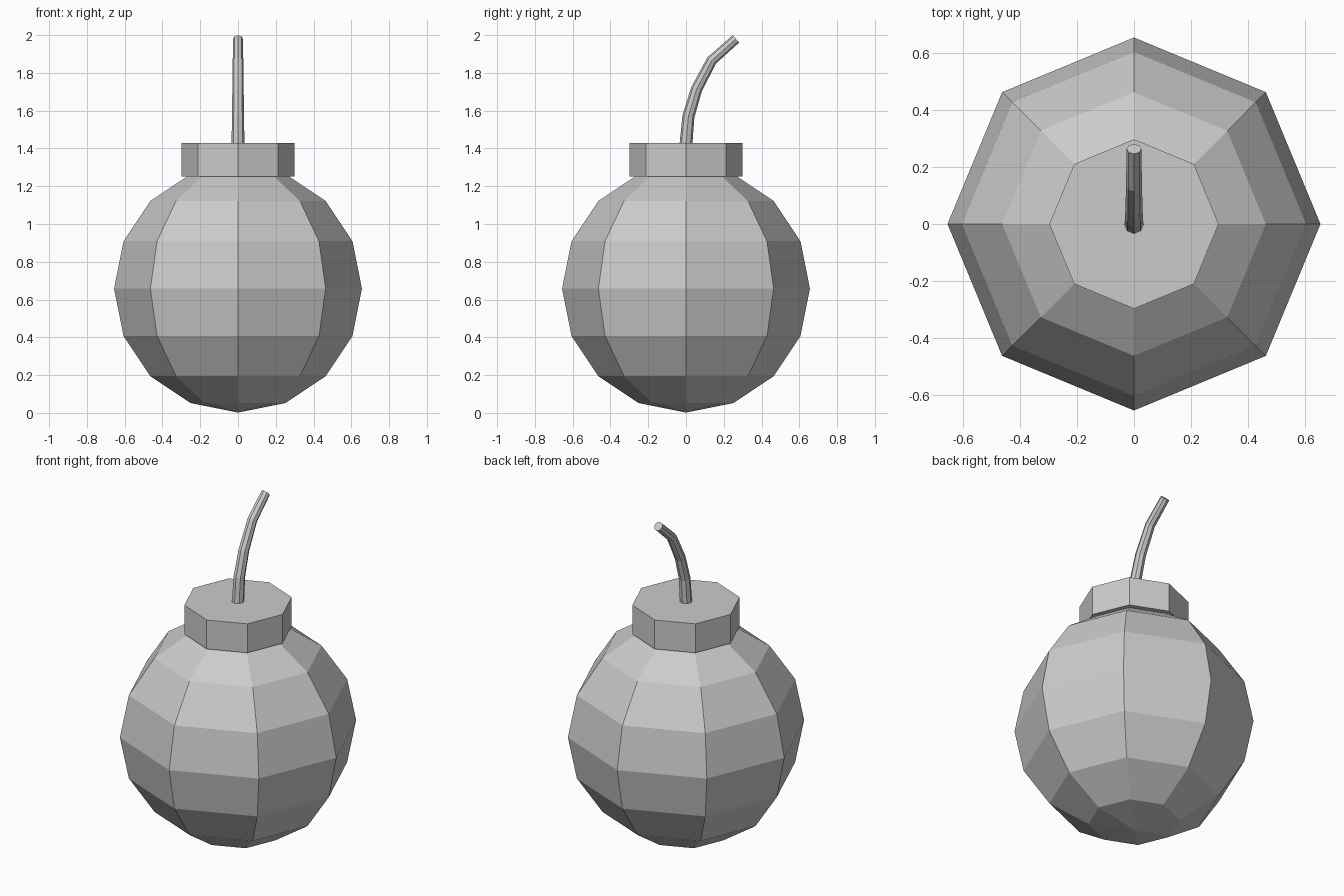
import bpy, bmesh
from math import cos, sin, pi, atan2

if "Cube" in bpy.data.objects:
    bpy.data.objects.remove(bpy.data.objects["Cube"])

SIDES = 8

# Round body: low-poly ball
bpy.ops.mesh.primitive_uv_sphere_add(segments=SIDES, ring_count=8, radius=0.656,
                                     location=(0, 0, 0.658))
bpy.context.object.name = "body"

# Neck cap overlapping the top of the ball
bpy.ops.mesh.primitive_cylinder_add(vertices=SIDES, radius=0.298, depth=0.175,
                                    location=(0, 0, 1.34))
bpy.context.object.name = "neck_cap"

# Fuse: tapering octagonal tube bending backwards; (y, z, radius)
path = [(0.0, 1.425, 0.034), (0.013, 1.571, 0.032), (0.056, 1.714, 0.030),
        (0.137, 1.867, 0.028), (0.264, 1.980, 0.026)]
bm = bmesh.new()
rings = []
for i, (y, z, r) in enumerate(path):
    a, b = path[max(i - 1, 0)], path[min(i + 1, len(path) - 1)]
    tilt = atan2(b[0] - a[0], b[1] - a[1]) if i else 0.0
    ring = []
    for k in range(SIDES):
        t = 2 * pi * k / SIDES
        ring.append(bm.verts.new((r * cos(t), y + r * sin(t) * cos(tilt),
                                  z - r * sin(t) * sin(tilt))))
    rings.append(ring)
for lo, hi in zip(rings, rings[1:]):
    for k in range(SIDES):
        n = (k + 1) % SIDES
        bm.faces.new((lo[k], lo[n], hi[n], hi[k]))
bm.faces.new(rings[0][::-1])
bm.faces.new(rings[-1])
mesh = bpy.data.meshes.new("fuse")
bm.to_mesh(mesh)
bm.free()
bpy.context.collection.objects.link(bpy.data.objects.new("fuse", mesh))
